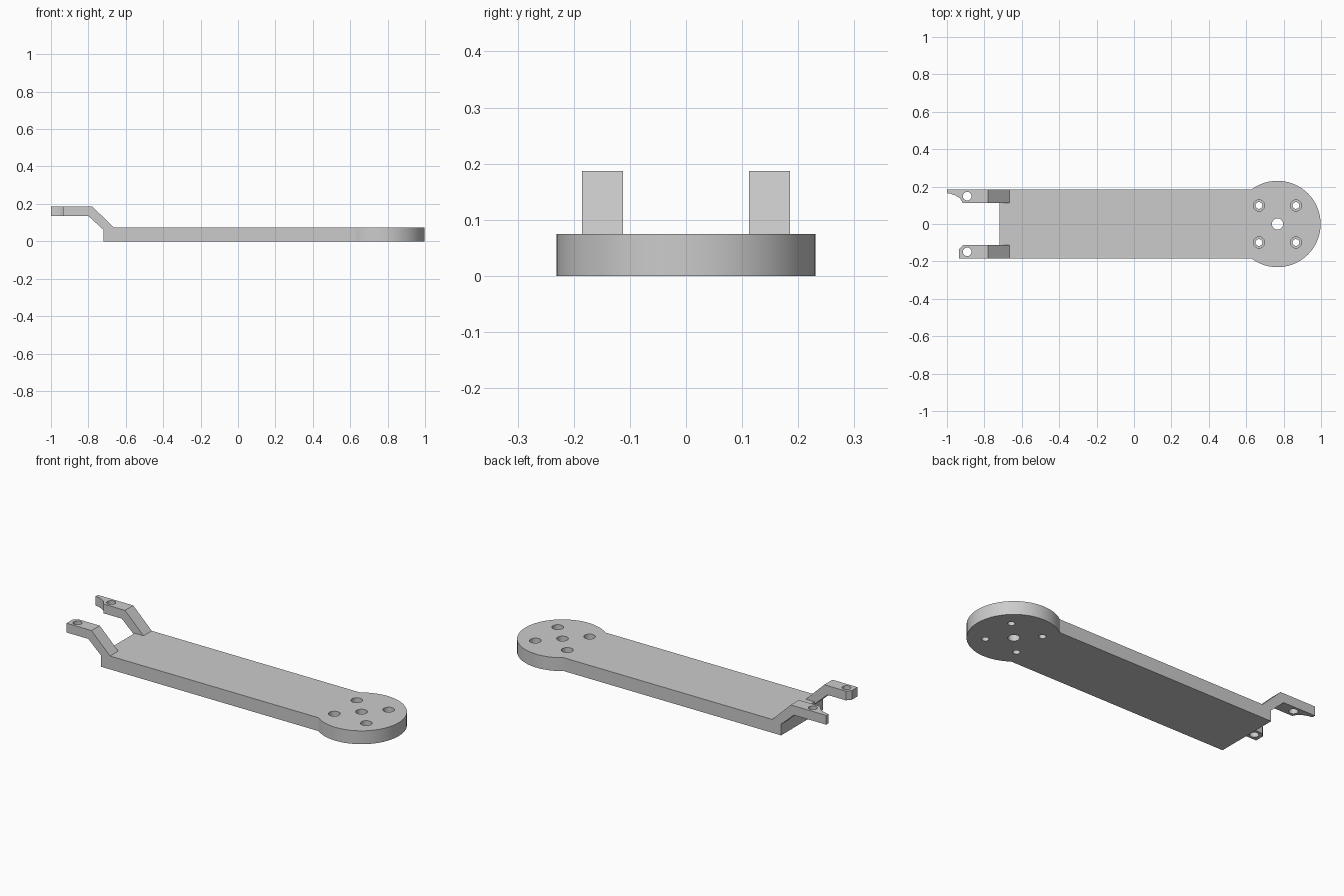
import bpy, bmesh
from math import sin, cos, asin, pi, radians
from mathutils import Vector

default = bpy.data.objects.get("Cube")
if default:
    bpy.data.objects.remove(default, do_unlink=True)

metal = bpy.data.materials.new("light_grey")
metal.use_nodes = True
GREY = (0.6, 0.6, 0.6, 1)
metal.diffuse_color = GREY
metal.node_tree.nodes["Principled BSDF"].inputs["Base Color"].default_value = GREY

THICK, HALF, INNER = 0.075, 0.185, 0.112
DISC_X, DISC_R = 0.767, 0.231


def prism(name, outline, low, high, axis="z"):
    """Extrude a flat outline along z (xy points) or along y (xz points)."""
    def place(p, h):
        return (p[0], p[1], h) if axis == "z" else (p[0], h, p[1])
    bm = bmesh.new()
    face = bm.faces.new([bm.verts.new(place(p, low)) for p in outline])
    moved = bmesh.ops.extrude_face_region(bm, geom=[face])["geom"]
    shift = Vector(place((0, 0), high - low))
    bmesh.ops.translate(bm, vec=shift,
                        verts=[v for v in moved if isinstance(v, bmesh.types.BMVert)])
    bmesh.ops.recalc_face_normals(bm, faces=bm.faces)
    mesh = bpy.data.meshes.new(name)
    bm.to_mesh(mesh)
    bm.free()
    mesh.materials.append(metal)
    obj = bpy.data.objects.new(name, mesh)
    bpy.context.collection.objects.link(obj)
    return obj


def arc(cx, cy, r, start, end, steps):
    return [(cx + r * cos(start + (end - start) * i / steps),
             cy + r * sin(start + (end - start) * i / steps)) for i in range(steps + 1)]


def select(obj):
    bpy.ops.object.select_all(action="DESELECT")
    obj.select_set(True)
    bpy.context.view_layer.objects.active = obj


def drill(obj, x, y, r, low, high):
    """Cut a round vertical hole."""
    cutter = prism("hole_cutter", arc(x, y, r, 0, 2 * pi, 24)[:-1], low, high)
    cutter.hide_render = True
    mod = obj.modifiers.new("hole", "BOOLEAN")
    mod.operation, mod.solver, mod.object = "DIFFERENCE", "EXACT", cutter
    select(obj)
    bpy.ops.object.modifier_apply(modifier=mod.name)
    bpy.data.objects.remove(cutter, do_unlink=True)


def smooth(obj):
    select(obj)
    bpy.ops.object.shade_smooth_by_angle(angle=radians(30))


# Flat bar ending in a round mounting disc
sweep = pi - asin(HALF / DISC_R)
plate = prism("arm_plate",
              [(-0.72, HALF), (-0.72, -HALF)] + arc(DISC_X, 0, DISC_R, -sweep, sweep, 40),
              0, THICK)

# Centre hole and four counterbored screw holes
drill(plate, DISC_X, 0, 0.03, -0.1, 0.2)
for sx in (-1, 1):
    for sy in (-1, 1):
        x, y = DISC_X + sx * 0.099, sy * 0.099
        drill(plate, x, y, 0.018, -0.1, 0.2)
        drill(plate, x, y, 0.03, THICK / 2, 0.2)
smooth(plate)

# Sloped risers joining the plate to the fork tips
riser = [(-0.80, 0.135), (-0.72, 0.062), (-0.72, THICK),
         (-0.665, THICK), (-0.78, 0.187), (-0.80, 0.187)]
for side, low, high in (("left", INNER, HALF), ("right", -HALF, -INNER)):
    prism("riser_" + side, riser, low, high, "y")

# Fork tips: one long and hooked, one short with a clipped corner
hook = [(-0.80, INNER), (-0.915, INNER), (-0.93, 0.137), (-0.955, 0.153),
        (-0.98, 0.162), (-1, 0.165), (-1, HALF), (-0.80, HALF)]
stub = [(-0.80, -INNER), (-0.914, -INNER), (-0.935, -0.135),
        (-0.935, -HALF), (-0.80, -HALF)]
for name, outline, y in (("long_tip", hook, 0.149), ("short_tip", stub, -0.149)):
    tip = prism(name, outline, 0.135, 0.187)
    drill(tip, -0.892, y, 0.023, 0, 0.3)
    smooth(tip)
